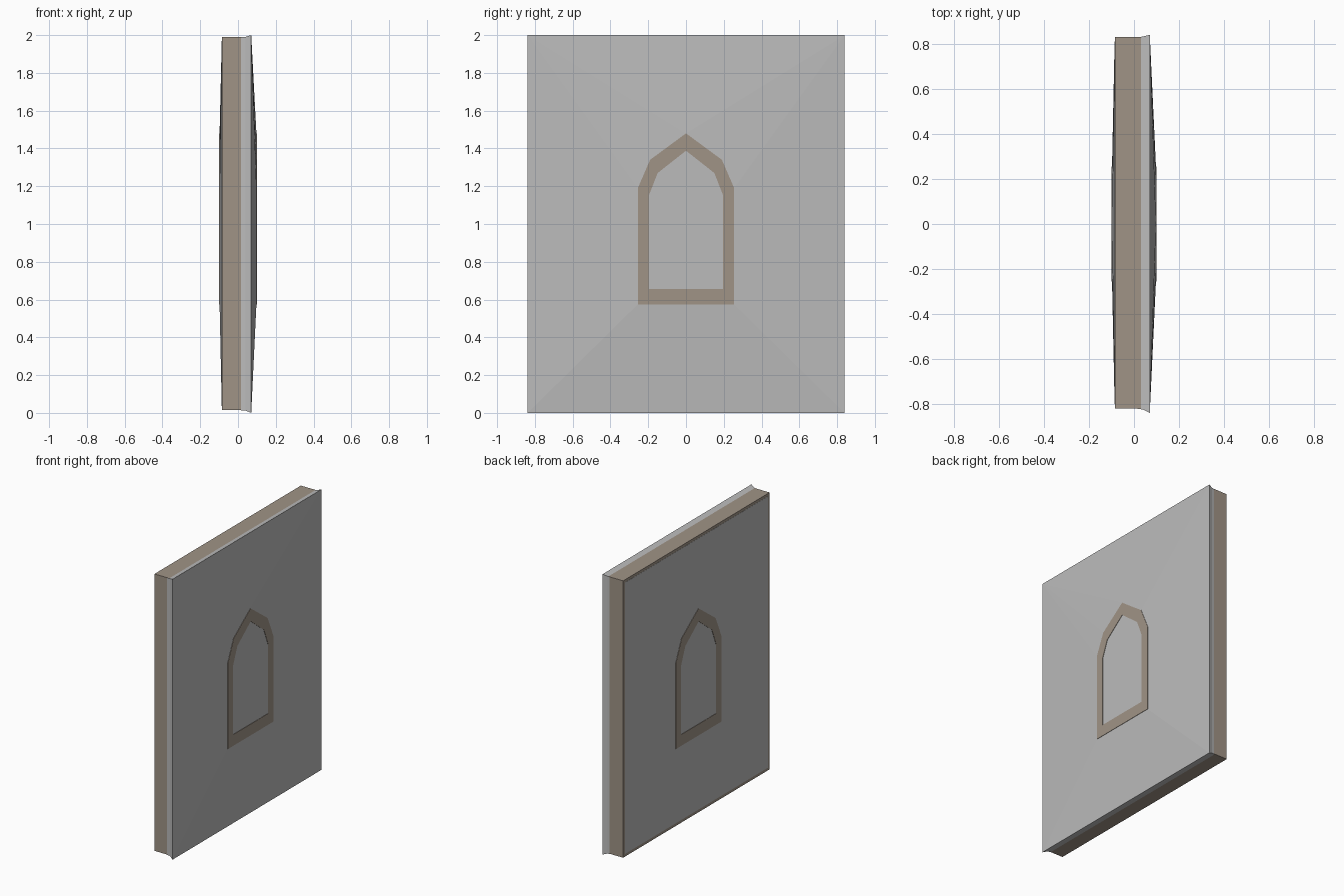
import bpy, bmesh

if "Cube" in bpy.data.objects:
    bpy.data.objects.remove(bpy.data.objects["Cube"])


def material(name, rgb):
    m = bpy.data.materials.new(name)
    m.diffuse_color = (*rgb, 1)
    m.use_nodes = True
    m.node_tree.nodes["Principled BSDF"].inputs["Base Color"].default_value = m.diffuse_color
    return m


STONE = material("brown_stone", (0.35, 0.295, 0.24))
PLASTER = material("grey_plaster", (0.50, 0.50, 0.50))


def make(name, bm, mat):
    bmesh.ops.recalc_face_normals(bm, faces=bm.faces[:])
    mesh = bpy.data.meshes.new(name)
    bm.to_mesh(mesh)
    bm.free()
    mesh.materials.append(mat)
    ob = bpy.data.objects.new(name, mesh)
    bpy.context.collection.objects.link(ob)
    return ob


def loop(bm, x, pts):
    return [bm.verts.new((x, y, z)) for y, z in pts]


def rect(y0, y1, z0, z1):
    return [(y0, z0), (y0, z1), (y1, z1), (y1, z0)]


def arch(w, z0, spring, shoulder_w, shoulder, apex):
    left = [(-w, z0), (-w, spring), (-shoulder_w, shoulder)]
    return left + [(0, apex)] + [(-y, z) for y, z in reversed(left)]


def bridge(bm, a, b):
    n = len(a)
    for i in range(n):
        j = (i + 1) % n
        bm.faces.new((a[i], a[j], b[j], b[i]))


OUTER = arch(0.255, 0.575, 1.19, 0.19, 1.34, 1.48)
INNER = arch(0.197, 0.655, 1.15, 0.15, 1.27, 1.388)

# Solid stone core of the wall
bm = bmesh.new()
a = loop(bm, -0.085, rect(-0.82, 0.83, 0.015, 1.99))
b = loop(bm, 0.06, rect(-0.82, 0.83, 0.015, 1.99))
bridge(bm, a, b)
bm.faces.new(a)
bm.faces.new(b)
make("wall_core", bm, STONE)


def plaster_skin(name, rims, x_top):
    """Rectangular rims rising gently to a flat pane shaped like the arch."""
    bm = bmesh.new()
    loops = [loop(bm, x, r) for x, r in rims]
    for a, b in zip(loops, loops[1:]):
        bridge(bm, a, b)
    bm.faces.new(loops[0])
    bl, tl, tr, br = loops[-1]
    p = loop(bm, x_top, OUTER)
    bm.faces.new(p)
    bm.faces.new((bl, br, p[6], p[0]))
    bm.faces.new((bl, tl, p[0]))
    bm.faces.new((br, tr, p[6]))
    for i in range(3):
        bm.faces.new((tl, p[i], p[i + 1]))
        bm.faces.new((tr, p[i + 3], p[i + 4]))
    bm.faces.new((tl, p[3], tr))
    make(name, bm, PLASTER)


# Flared plaster covering on the right side, inset one on the left side
plaster_skin("right_plaster", [
    (0.015, rect(-0.821, 0.829, 0.014, 1.988)),
    (0.04, rect(-0.823, 0.832, 0.012, 1.991)),
    (0.07, rect(-0.838, 0.84, 0.0, 2.0))], 0.0975)
plaster_skin("left_plaster", [
    (-0.08, rect(-0.80, 0.81, 0.035, 1.97)),
    (-0.086, rect(-0.80, 0.81, 0.035, 1.97))], -0.0975)

# Pointed stone window surround running through the wall
bm = bmesh.new()
rings = [loop(bm, x, pts) for x, pts in
         ((-0.1, OUTER), (0.1, OUTER), (0.1, INNER), (-0.1, INNER))]
for i in range(4):
    bridge(bm, rings[i], rings[(i + 1) % 4])
make("window_surround", bm, STONE)
